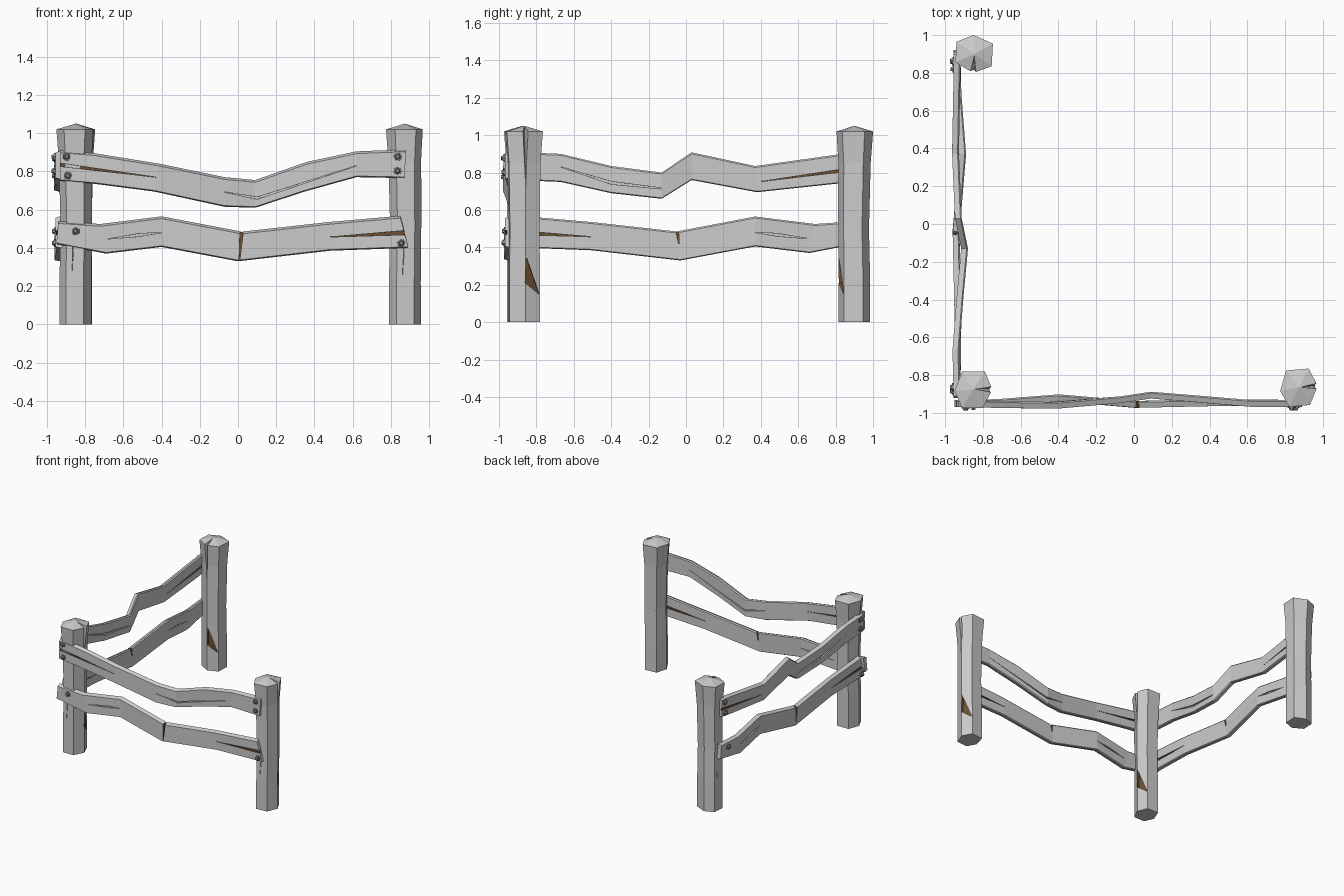
import bpy, bmesh, math
from mathutils import Matrix, Vector

if "Cube" in bpy.data.objects:
    bpy.data.objects.remove(bpy.data.objects["Cube"])


def material(name, rgb):
    m = bpy.data.materials.new(name)
    m.diffuse_color = (*rgb, 1)
    m.use_nodes = True
    m.node_tree.nodes["Principled BSDF"].inputs["Base Color"].default_value = m.diffuse_color
    return m


WOOD = material("grey_wood", (0.6, 0.6, 0.6))
CORE = material("brown_split_wood", (0.15, 0.08, 0.03))
IRON = material("dark_bolt_metal", (0.26, 0.26, 0.26))


def add_object(name, bm, mats, index=0):
    bmesh.ops.recalc_face_normals(bm, faces=bm.faces)
    for f in bm.faces:
        f.material_index = index
    me = bpy.data.meshes.new(name)
    bm.to_mesh(me)
    bm.free()
    for m in mats:
        me.materials.append(m)
    ob = bpy.data.objects.new(name, me)
    bpy.context.scene.collection.objects.link(ob)
    return ob


def loft(name, sections, index=0, apex=None):
    """Closed solid through a list of equal-length rings."""
    bm = bmesh.new()
    rings = [[bm.verts.new(p) for p in s] for s in sections]
    n = len(rings[0])
    for a, b in zip(rings, rings[1:]):
        for i in range(n):
            j = (i + 1) % n
            bm.faces.new((a[i], a[j], b[j], b[i]))
    bm.faces.new(rings[0])
    if apex:
        tip = bm.verts.new(apex)
        for i in range(n):
            bm.faces.new((rings[-1][i], rings[-1][(i + 1) % n], tip))
    else:
        bm.faces.new(rings[-1])
    return add_object(name, bm, (WOOD, CORE), index)


def carve(ob, cutters):
    """Subtract the cutters, bake the result, remove the cutters."""
    for c in cutters:
        c.hide_render = True
        m = ob.modifiers.new("split", 'BOOLEAN')
        m.operation, m.solver, m.object = 'DIFFERENCE', 'EXACT', c
    bpy.context.view_layer.update()
    dg = bpy.context.evaluated_depsgraph_get()
    me = bpy.data.meshes.new_from_object(ob.evaluated_get(dg))
    ob.modifiers.clear()
    ob.data = me
    for c in cutters:
        bpy.data.objects.remove(c)


def interp(pts, x, k):
    """Piecewise linear lookup of column k by column 0."""
    for a, b in zip(pts, pts[1:]):
        if x <= b[0]:
            t = (x - a[0]) / (b[0] - a[0])
            return a[k] + (b[k] - a[k]) * t
    return pts[-1][k]


T = 0.018  # half thickness of a rail


def crack(rail, pts, index, side):
    """Groove cutter following the rail; pts are (along, z, half width)."""
    secs, n = [], 10
    stops = sorted({p[0] for p in pts} | {pts[0][0] + (pts[-1][0] - pts[0][0]) * i / n for i in range(n + 1)})
    for s in stops:
        z, w = interp(pts, s, 1), max(interp(pts, s, 2), 0.0012)
        d = interp(rail, max(s, rail[0][0]), 4)
        o, i = d + side * 0.05, d + side * 0.007
        secs.append([(s, o, z + w), (s, o, z - w), (s, i, z - w * .8), (s, i, z + w * .8)])
    return loft("cutter", secs, index)


def make_rail(name, knots, cracks, matrix, bolts, notch=None):
    secs = []
    for st, zt, sb, zb, d in knots:
        secs.append([(st, d - T, zt - .012), (st, d + T * .6, zt), (st, d + T, zt - .008),
                     (sb, d + T, zb + .005), (sb, d + T * .5, zb), (sb, d - T, zb + .006)])
    ob = loft(name, secs)
    cutters = [crack(knots, p, i, side) for p, i in cracks for side in (-1, 1)]
    if notch:  # upright split across the rail
        for y0, y1, z0 in ((-.06, -.004, notch[1]), (.06, .003, notch[2])):
            cutters.append(loft("cutter", [
                [(notch[0] - .014, y0, z0), (notch[0] - .010, y0, z0), (notch[0] - .010, y1, z0), (notch[0] - .014, y1, z0)],
                [(notch[0] - .010, y0, .52), (notch[0] + .014, y0, .52), (notch[0] + .012, y1, .52), (notch[0] - .008, y1, .52)]], 1))
    carve(ob, cutters)
    ob.matrix_world = matrix
    # bolts through the outer face
    for k, (s, z) in enumerate(bolts):
        bm = bmesh.new()
        base = interp(knots, s, 4) - T
        for r1, r2, h, off in ((.023, .022, .012, -.001), (.016, .010, .014, -.012)):
            m = Matrix.Translation((s, base + off, z)) @ Matrix.Rotation(math.pi / 2, 4, 'X') @ Matrix.Rotation(.3 * k, 4, 'Z')
            bmesh.ops.create_cone(bm, cap_ends=True, segments=6, radius1=r1, radius2=r2, depth=h, matrix=m)
        add_object(f"{name}_bolt_{k + 1}", bm, [IRON]).matrix_world = matrix


# rail knots: top along, top z, bottom along, bottom z, depth
LOWER = [(-.94, .54, -.95, .42, 0), (-.72, .525, -.69, .37, .005), (-.4, .565, -.4, .405, .03),
         (.02, .485, 0, .33, -.005), (.47, .535, .48, .385, .005), (.85, .568, .89, .40, 0)]
UPPER = [(-.93, .91, -.93, .75, 0), (-.75, .895, -.75, .735, -.005), (-.41, .84, -.44, .695, -.01),
         (-.07, .77, -.07, .615, .02), (.09, .755, .09, .61, .044), (.36, .85, .35, .695, .022),
         (.62, .905, .62, .77, 0), (.88, .915, .87, .765, 0)]
UPPER_SIDE = [(-.93, .905, -.93, .755, 0), (-.83, .895, -.83, .74, 0), (-.40, .835, -.41, .695, -.008),
              (-.06, .908, -.06, .76, .007), (.10, .80, .10, .66, .04), (.37, .835, .37, .69, .015),
              (.64, .90, .64, .75, -.006), (.88, .91, .88, .76, 0)]

FRONT = Matrix.Translation((0, -.95, 0))
SIDE = Matrix.Translation((-.937, -.03, 0)) @ Matrix.Rotation(-math.pi / 2, 4, 'Z')

low_cracks = [([(-.68, .447, 0), (-.52, .467, .009), (-.4, .48, 0)], 0),
              ([(.48, .457, 0), (.95, .484, .016)], 1)]
low_bolts = [(-.85, .487), (.855, .425)]
make_rail("front_lower_rail", LOWER, low_cracks, FRONT, low_bolts, (.02, .34, .42))
make_rail("side_lower_rail", LOWER, low_cracks, SIDE, low_bolts, (.02, .34, .42))
make_rail("front_upper_rail", UPPER,
          [([(-.97, .84, .011), (-.43, .77, 0)], 1), ([(-.07, .692, 0), (.1, .66, .007), (.62, .83, 0)], 0)],
          FRONT, [(-.895, .877), (-.89, .777), (.835, .877), (.835, .803)])
make_rail("side_upper_rail", UPPER_SIDE,
          [([(-.97, .825, .011), (-.43, .752, 0)], 1), ([(.1, .715, .003), (.37, .745, .009), (.64, .83, 0)], 0)],
          SIDE, [(-.895, .867), (-.89, .777), (.835, .877), (.835, .803)])

# posts: rough hexagons with a waist and a low pointed cap
HEX = [(.10, 0), (.06, .095), (-.06, .095), (-.10, -.01), (-.06, -.098), (.05, -.098)]
RINGS = [(0, .84, 0), (.24, .84, 0), (.5, .82, .004), (.85, .87, 0), (1.02, 1, 0)]


def make_post(name, x, y, turn):
    ob = loft(name, [[(px * s + dx, py * s, z) for px, py in HEX] for z, s, dx in RINGS], apex=(0, 0, 1.05))
    # split running down from the cap
    cap = loft("cutter", [
        [(.10, -.002, .72), (.10, .002, .72), (.082, .001, .72)],
        [(.13, -.026, 1.10), (.13, .022, 1.10), (.0, 0, 1.10)]])
    # broken chip low on the same side
    chip = loft("cutter", [
        [(.066, .004, .35), (.066, -.002, .21), (.034, .076, .15)],
        [(.2, .004, .35), (.2, -.002, .21), (.2, .076, .15)]], 1)
    # shallow dry crack on the opposite faces
    dry = [loft("cutter", [
        [(-.02, -.12, z), (-.02 + w, -.12, z), (-.02 + w / 2, -.068, z)]
        for z, w in ((.24, .001), (.36, .014), (.5, .001))])]
    carve(ob, [cap, chip] + dry)
    ob.matrix_world = Matrix.Translation((x, y, 0)) @ Matrix.Rotation(math.radians(turn), 4, 'Z')


make_post("corner_post", -.85, -.875, 0)
make_post("right_post", .873, -.865, 5)
make_post("back_post", -.845, .90, -93)
